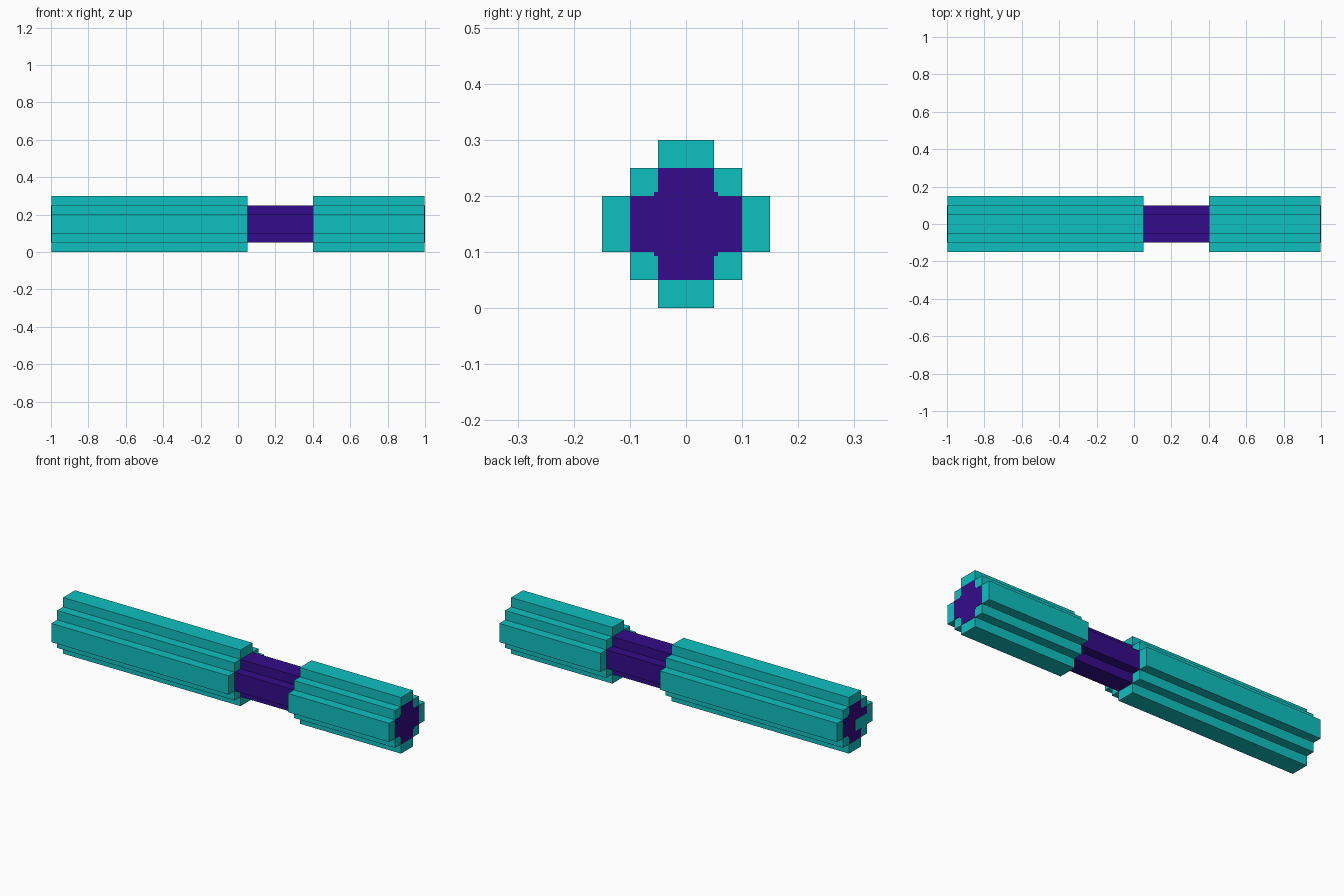
import bpy
import bmesh

cube = bpy.data.objects.get("Cube")
if cube:
    bpy.data.objects.remove(cube, do_unlink=True)


def material(name, rgb):
    m = bpy.data.materials.new(name)
    m.use_nodes = True
    m.diffuse_color = (*rgb, 1)
    m.node_tree.nodes["Principled BSDF"].inputs["Base Color"].default_value = (*rgb, 1)
    return m


TEAL = material("teal", (0.0048, 0.527, 0.527))
PURPLE = material("purple", (0.034, 0.0037, 0.254))
AXIS_Z = 0.15  # height of the rod's centre line


def stepped(quarter):
    """Mirror one quadrant of a stepped outline into a closed loop."""
    back = quarter[::-1]
    return (quarter + [(-y, z) for y, z in back]
            + [(-y, -z) for y, z in quarter] + [(y, -z) for y, z in back])


def prism(name, outline, x0, x1, mat):
    """Extrude a (y, z) outline along x."""
    bm = bmesh.new()
    face = bm.faces.new([bm.verts.new((x0, y, z + AXIS_Z)) for y, z in outline])
    ext = bmesh.ops.extrude_face_region(bm, geom=[face])
    moved = [v for v in ext["geom"] if isinstance(v, bmesh.types.BMVert)]
    bmesh.ops.translate(bm, verts=moved, vec=(x1 - x0, 0, 0))
    bmesh.ops.recalc_face_normals(bm, faces=bm.faces)
    mesh = bpy.data.meshes.new(name)
    bm.to_mesh(mesh)
    bm.free()
    mesh.materials.append(mat)
    obj = bpy.data.objects.new(name, mesh)
    bpy.context.collection.objects.link(obj)
    return obj


# Outlines: ribbed sleeve, plus-shaped core, core end with small inner steps
SLEEVE = stepped([(0.15, 0.05), (0.10, 0.05), (0.10, 0.10), (0.05, 0.10), (0.05, 0.15)])
CORE = stepped([(0.10, 0.05), (0.05, 0.05), (0.05, 0.10)])
CORE_END = stepped([(0.10, 0.05), (0.057, 0.05), (0.057, 0.057),
                    (0.05, 0.057), (0.05, 0.10)])

# Two ribbed sleeves joined by the narrow core
prism("long_sleeve", SLEEVE, -0.998, 0.05, TEAL)
prism("short_sleeve", SLEEVE, 0.40, 0.998, TEAL)
prism("core", CORE, 0.04, 0.41, PURPLE)

# Core showing at both end faces
prism("long_end_plate", CORE_END, -0.9995, -0.997, PURPLE)
prism("short_end_plate", CORE_END, 0.997, 1.0, PURPLE)

# Teal notch in the long end's plate
prism("long_end_notch", [(-0.10, -0.05), (0.0, -0.05), (0.0, 0.01), (-0.10, 0.01)],
      -1.0, -0.997, TEAL)
